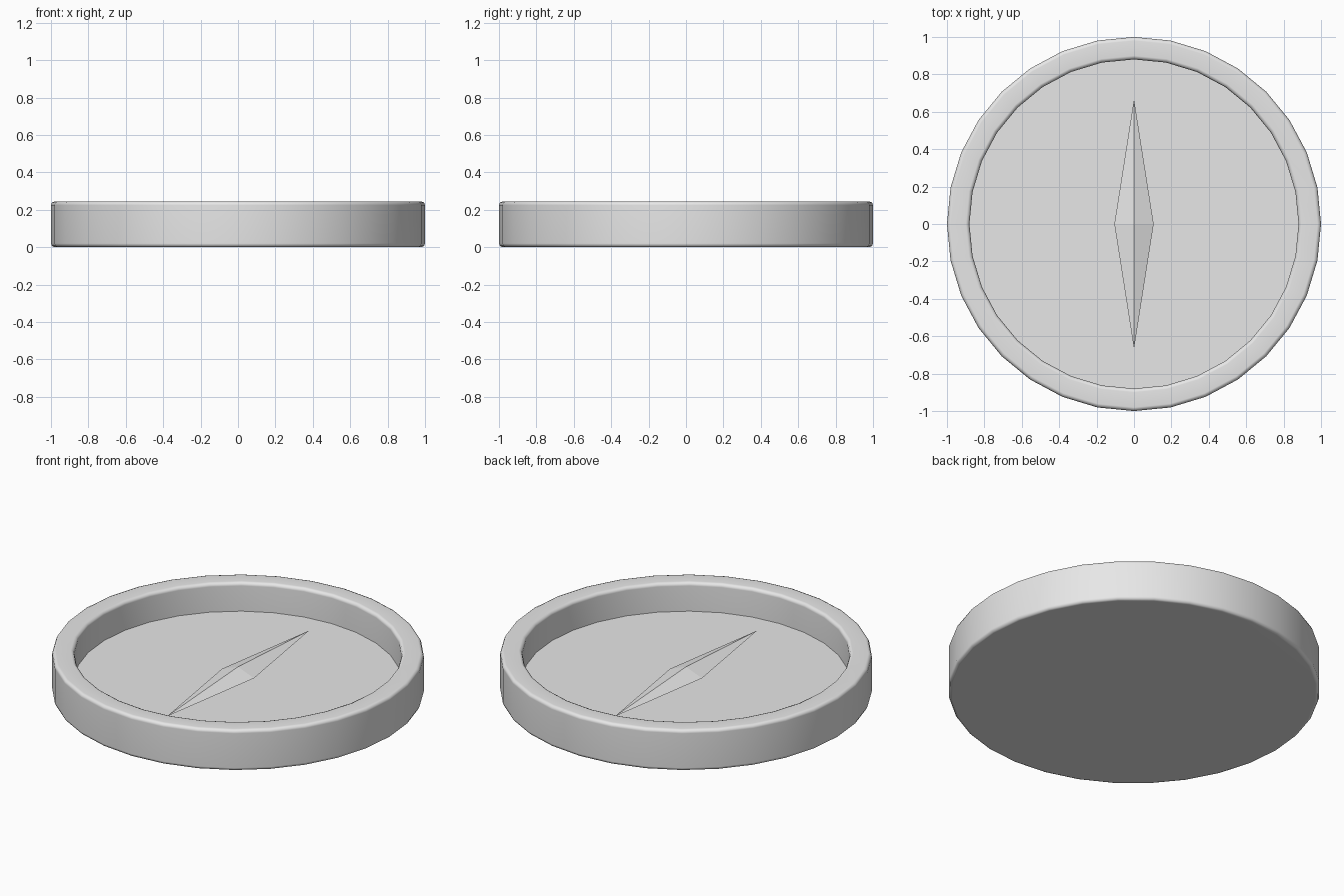
import bpy
import bmesh
import math

if "Cube" in bpy.data.objects:
    bpy.data.objects.remove(bpy.data.objects["Cube"])

SIDES = 32
HEIGHT = 0.245
FLOOR = 0.075
OUTER = 1.0
INNER = 0.88
BEVEL = 0.02

grey = bpy.data.materials.new("light_grey")
grey.diffuse_color = (0.8, 0.8, 0.8, 1)
grey.use_nodes = True
grey.node_tree.nodes["Principled BSDF"].inputs["Base Color"].default_value = grey.diffuse_color


def make_object(name, bm):
    bmesh.ops.recalc_face_normals(bm, faces=bm.faces)
    mesh = bpy.data.meshes.new(name)
    bm.to_mesh(mesh)
    bm.free()
    mesh.materials.append(grey)
    obj = bpy.data.objects.new(name, mesh)
    bpy.context.collection.objects.link(obj)
    return obj


def corner(r, z, start, segments=2):
    """Rounded corner points (quarter circle) about a centre, from a start angle."""
    return [(r + BEVEL * math.cos(math.radians(start + 90 * i / segments)),
             z + BEVEL * math.sin(math.radians(start + 90 * i / segments)))
            for i in range(segments + 1)]


# Round case: lathed profile from the underside, over the rim, to the floor
profile = (corner(OUTER - BEVEL, BEVEL, -90)
           + corner(OUTER - BEVEL, HEIGHT - BEVEL, 0)
           + corner(INNER + BEVEL, HEIGHT - BEVEL, 90)
           + [(INNER, FLOOR)])
bm = bmesh.new()
rings = []
for r, z in profile:
    rings.append([bm.verts.new((r * math.cos(2 * math.pi * i / SIDES),
                                r * math.sin(2 * math.pi * i / SIDES), z))
                  for i in range(SIDES)])
for low, high in zip(rings, rings[1:]):
    for i in range(SIDES):
        j = (i + 1) % SIDES
        bm.faces.new((low[i], low[j], high[j], high[i]))
bm.faces.new(rings[0])    # underside
bm.faces.new(rings[-1])   # dial floor
case = make_object("case", bm)

# Smooth rim and walls, with a crisp edge around the dial floor
bpy.context.view_layer.objects.active = case
case.select_set(True)
bpy.ops.object.shade_smooth_by_angle(angle=math.radians(60))
weighted = case.modifiers.new("even_shading", 'WEIGHTED_NORMAL')
weighted.keep_sharp = True

# Needle: slim faceted double pyramid resting on the dial floor
HALF_W, HALF_L, HALF_H = 0.105, 0.667, 0.04
bm = bmesh.new()
mid = FLOOR + HALF_H
outline = [bm.verts.new((x, y, mid)) for x, y in
           ((HALF_W, 0), (0, HALF_L), (-HALF_W, 0), (0, -HALF_L))]
for side in (1, -1):
    apex = bm.verts.new((0, 0, mid + side * HALF_H))
    for i in range(4):
        bm.faces.new((outline[i], outline[(i + 1) % 4], apex))
make_object("needle", bm)
